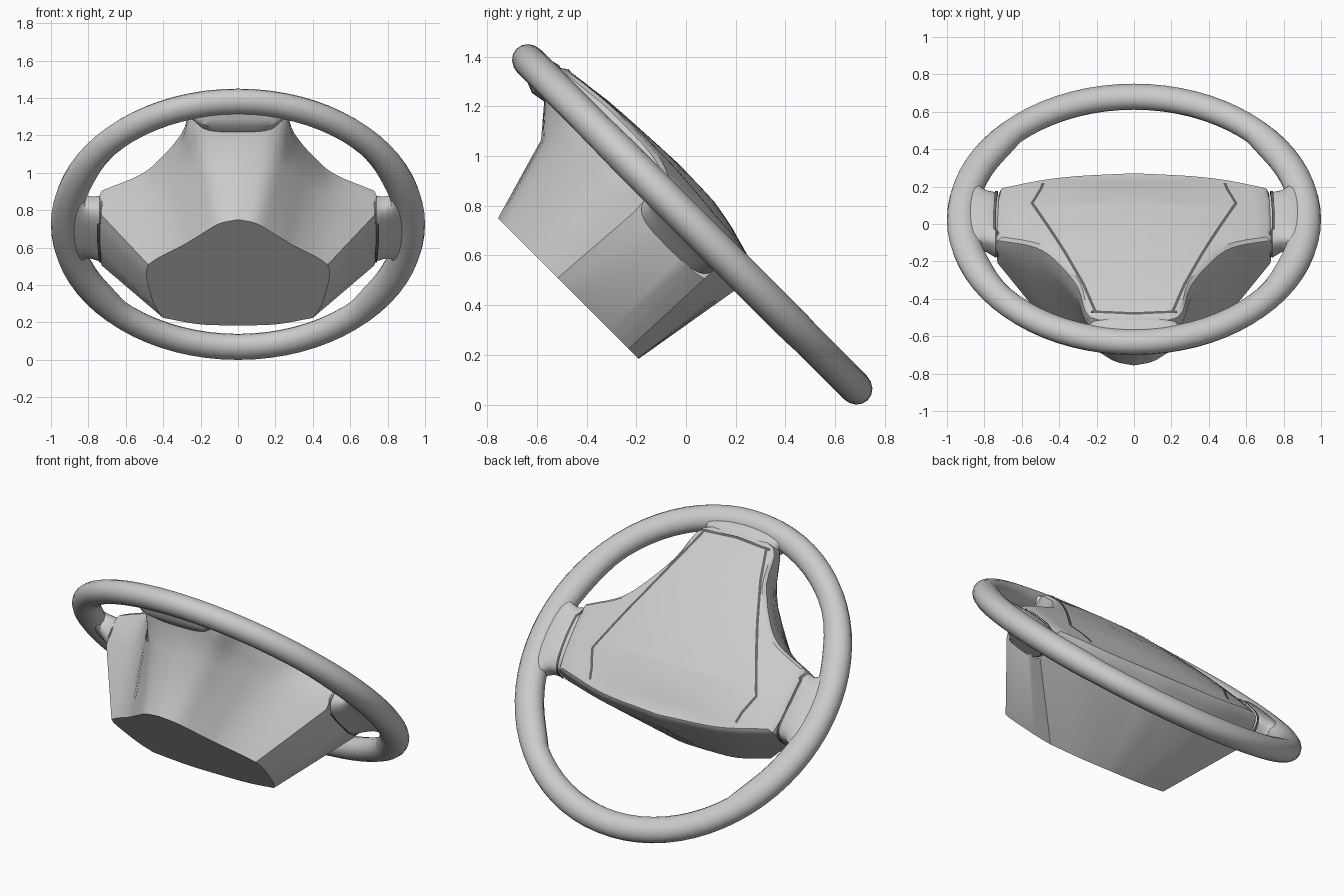
import bpy, bmesh
from math import sin, cos, pi, radians, degrees, atan2, sqrt
from mathutils import Vector

cube = bpy.data.objects.get("Cube")
if cube:
    bpy.data.objects.remove(cube)


def material(name, value):
    m = bpy.data.materials.new(name)
    m.use_nodes = True
    col = (value, value, value, 1)
    m.diffuse_color = col
    m.node_tree.nodes["Principled BSDF"].inputs["Base Color"].default_value = col
    return m


GREY = material("plain grey", 0.6)
DARK = material("groove grey", 0.13)


def finish(name, bm, mat, angle=35):
    """Place a part in the tilted wheel plane (local z is the wheel axis)."""
    bmesh.ops.recalc_face_normals(bm, faces=bm.faces[:])
    mesh = bpy.data.meshes.new(name)
    bm.to_mesh(mesh)
    bm.free()
    mesh.materials.append(mat)
    ob = bpy.data.objects.new(name, mesh)
    bpy.context.collection.objects.link(ob)
    ob.location = (0, 0.025, 0.725)
    ob.rotation_euler = (radians(-45), 0, 0)
    bpy.ops.object.select_all(action="DESELECT")
    ob.select_set(True)
    bpy.context.view_layer.objects.active = ob
    bpy.ops.object.shade_smooth_by_angle(angle=radians(angle))


def loft(name, rings, mat, caps=True, loop=False, closed=True):
    bm = bmesh.new()
    vs = [[bm.verts.new(p) for p in r] for r in rings]
    n = len(vs[0])
    pairs = list(zip(vs, vs[1:])) + ([(vs[-1], vs[0])] if loop else [])
    for a, b in pairs:
        for i in range(n if closed else n - 1):
            j = (i + 1) % n
            bm.faces.new((a[i], a[j], b[j], b[i]))
    if caps:
        bm.faces.new(vs[0])
        bm.faces.new(vs[-1])
    finish(name, bm, mat)


def spline(pts, n):
    """Catmull-Rom samples through a run of points."""
    pts = [Vector(p) for p in pts]
    ext = [2 * pts[0] - pts[1]] + pts + [2 * pts[-1] - pts[-2]]
    out = []
    for k in range(len(pts) - 1):
        a, b, c, d = ext[k:k + 4]
        for i in range(n):
            t = i / n
            out.append(0.5 * (2 * b + (c - a) * t + (2 * a - 5 * b + 4 * c - d) * t * t
                              + (3 * b - a - 3 * c + d) * t ** 3))
    return out + [pts[-1]]


def lerp_table(table, v):
    for (a, fa), (b, fb) in zip(table, table[1:]):
        if v <= b:
            t = max(0, (v - a) / (b - a))
            return fa + (fb - fa) * t
    return table[-1][1]


def clamp(v):
    return max(0, min(1, v))


# Rim, thicker at the hand grips
rings = []
for i in range(72):
    t = 2 * pi * i / 72
    a = degrees(atan2(sin(t), abs(cos(t))))
    grip = clamp((45 - a) / 7) * clamp((a + 38) / 15)
    r, h = 0.073 + 0.009 * grip, 0.066 + 0.004 * grip
    ring = []
    for k in range(16):
        s = 2 * pi * k / 16
        rad = 1 - r + r * cos(s)
        ring.append((rad * cos(t), rad * sin(t), h * sin(s)))
    rings.append(ring)
loft("rim", rings, GREY, caps=False, loop=True)


# Hub: outlines run from the top middle to the side, down the side, to the bottom middle
def outline(top, side, bottom):
    half = spline(top, 4)[:-1] + spline(side, 3)[:-1] + spline(bottom, 5)
    return half + [Vector((-p.x, p.y, p.z)) for p in reversed(half[1:-1])]


def level(pts, w):
    return [(x, y, w) for x, y in pts]


back = outline(level([(0, -.57), (.1, -.54), (.2, -.457), (.3, -.372), (.42, -.287), (.48, -.23)], -.535),
               level([(.48, -.23), (.49, -.146), (.45, .066), (.4, .173)], -.535),
               level([(.4, .173), (.2, .222), (0, .23)], -.535))
middle = outline([(0, -.67, -.19), (.17, -.65, -.18), (.28, -.55, -.16), (.39, -.41, -.14),
                  (.51, -.31, -.13), (.73, -.2, -.127)],
                 level([(.73, -.2), (.74, -.07), (.74, .06), (.73, .19)], -.13),
                 [(.73, .19, -.12), (.4, .265, -.08), (0, .31, -.063)])
front = outline(level([(0, -.84), (.235, -.82), (.305, -.61), (.41, -.43), (.53, -.3), (.74, -.21)], .01),
                level([(.74, -.21), (.75, -.08), (.74, .06), (.72, .19)], .01),
                level([(.72, .19), (.4, .265), (0, .295)], .01))
upper = [m.lerp(f, .55) for m, f in zip(middle, front)]

CENTRE_LINE = [(-.83, .08), (-.6, .112), (-.4, .125), (-.2, .134), (0, .128), (.12, .105), (.25, .068)]


def dome(x, y):
    c = lerp_table(CENTRE_LINE, y)
    return .055 + (c - .055) * (1 - min(1, (x / .76) ** 2))


rings = [back, middle, upper, front]
for s in (.985, .95, .85, .7, .55, .4, .25, .1):
    rings.append([Vector((p.x * s, p.y * s, dome(p.x * s, p.y * s) - (.015 if s > .98 else 0)))
                  for p in front])
loft("hub", rings, GREY)


# Spokes: rounded box sections that bend to the rim's curve as they reach it.
# Each section: reach, bend, low side, high side, back, face
def section(reach, bend, lo, hi, bottom, top, grow=0.0):
    c, h = (lo + hi) / 2, (hi - lo) / 2 + grow
    wc, wh = (bottom + top) / 2, (top - bottom) / 2 + grow
    out = []
    for k in range(40):
        s = 2 * pi * k / 40
        sg = lambda v: (1 if v > 0 else -1) * abs(v) ** .6
        a = c + h * sg(cos(s))
        out.append((sqrt(reach ** 2 - bend * a * a), a, wc + wh * sg(sin(s))))
    return out


SIDE = [(.70, 0, -.16, .15, -.1, .03), (.74, 0, -.205, .195, -.135, .06),
        (.79, .2, -.19, .2, -.105, .063), (.83, .5, -.2, .22, -.08, .063),
        (.87, .9, -.25, .265, -.062, .06), (.90, 1, -.31, .31, -.05, .05),
        (.94, 1, -.36, .36, -.03, .03)]
for sign, label in ((1, "left"), (-1, "right")):
    loft(label + "_spoke", [[(sign * u, a, b) for u, a, b in section(*s)] for s in SIDE], GREY)
    # Groove around the spoke, leaning inward toward the bottom of the wheel
    band = [[(sign * (u + x - .06 * max(0, a) - .02 * (a < -.15)), a, b)
             for u, a, b in section(*SIDE[1], .006)] for x in (-.002, .013)]
    loft(label + "_spoke_groove", band, DARK, caps=False)

TOP = [(.76, 0, -.19, .19, -.07, .05), (.83, .1, -.245, .245, -.082, .074),
       (.865, .6, -.265, .265, -.068, .066), (.89, 1, -.31, .31, -.053, .055),
       (.94, 1, -.38, .38, -.03, .03)]
loft("top_spoke", [[(a, -u, b) for u, a, b in section(*s)] for s in TOP], GREY)


# Panel grooves: thin ribbons lying on the dome
def ribbon(name, path, width=.016):
    pts = []
    for a, b in zip(path, path[1:]):
        pts += [Vector(a).lerp(Vector(b), i / 14) for i in range(14)]
    pts.append(Vector(path[-1]))
    rows = []
    for i, p in enumerate(pts):
        d = (pts[min(i + 1, len(pts) - 1)] - pts[max(i - 1, 0)]).normalized()
        n = Vector((-d.y, d.x)) * width / 2
        rows.append([(q.x, q.y, dome(q.x, q.y) + .004) for q in (p - n, p + n)])
    loft(name, rows, DARK, caps=False, closed=False)


for sign, label in ((1, "left"), (-1, "right")):
    ribbon(label + "_panel_groove",
           [(sign * x, y) for x, y in ((.205, -.79), (.27, -.6), (.37, -.36), (.545, .03), (.5, .14), (.485, .2))])
ribbon("top_panel_groove", [(-.23, -.785), (0, -.8), (.23, -.785)])
